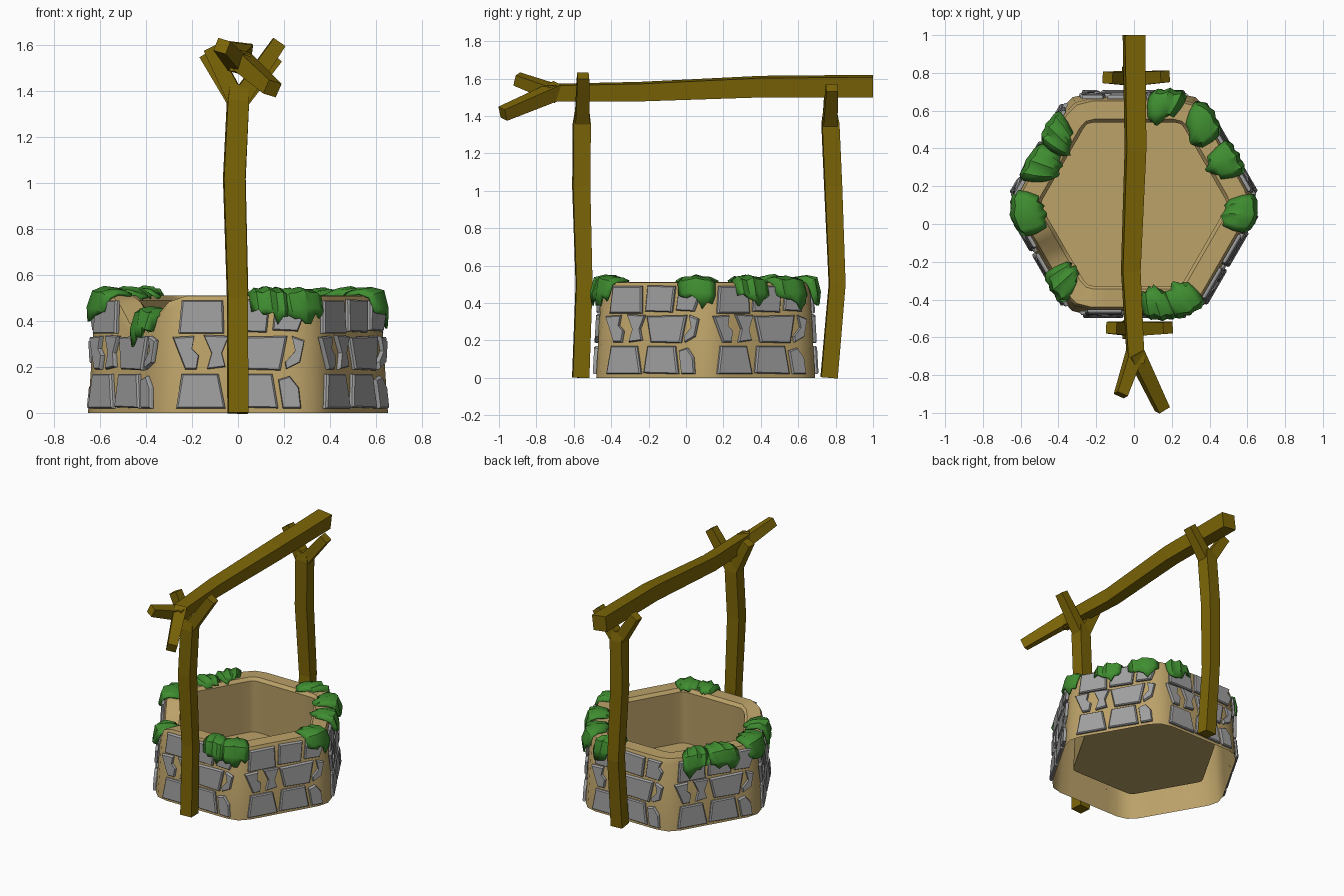
import bpy, bmesh, math, random
from math import sin, cos, pi, radians
from mathutils import Vector

if "Cube" in bpy.data.objects:
    bpy.data.objects.remove(bpy.data.objects["Cube"])

random.seed(4)
CY = 0.105                      # well centre in y
C30 = cos(radians(30))

def material(name, col):
    m = bpy.data.materials.new(name)
    m.diffuse_color = (*col, 1)
    m.use_nodes = True
    m.node_tree.nodes["Principled BSDF"].inputs["Base Color"].default_value = m.diffuse_color
    return m

WOOD = material("wood", (0.2, 0.13, 0.002))
MORTAR = material("mortar", (0.5, 0.36, 0.14))
LEAF = material("leaf", (0.05, 0.27, 0.03))
STONE = material("stone", (0.35, 0.35, 0.35))

def finish(bm, name, mat, smooth=None):
    bmesh.ops.recalc_face_normals(bm, faces=bm.faces)
    me = bpy.data.meshes.new(name)
    bm.to_mesh(me)
    bm.free()
    ob = bpy.data.objects.new(name, me)
    bpy.context.collection.objects.link(ob)
    me.materials.append(mat)
    if smooth:
        bpy.ops.object.select_all(action='DESELECT')
        ob.select_set(True)
        bpy.context.view_layer.objects.active = ob
        bpy.ops.object.shade_smooth_by_angle(angle=radians(smooth))
    return ob

def loft(bm, rings, closed=True):
    vs = [[bm.verts.new(p) for p in r] for r in rings]
    n = len(vs[0])
    for a, b in zip(vs, vs[1:]):
        for i in range(n if closed else n - 1):
            j = (i + 1) % n
            bm.faces.new((a[i], a[j], b[j], b[i]))
    return vs

# --- timber: square-section beams along bent paths (half widths)
def tube(bm, path, half, ref):
    pts = [Vector(p) for p in path]
    rings = []
    for i, p in enumerate(pts):
        t = (pts[min(i + 1, len(pts) - 1)] - pts[max(i - 1, 0)]).normalized()
        u = (Vector(ref) - t * t.dot(Vector(ref))).normalized()
        v = t.cross(u)
        rings.append([p + (u * a + v * b) * half[i] for a, b in ((1, 1), (-1, 1), (-1, -1), (1, -1))])
    vs = loft(bm, rings)
    bm.faces.new(vs[0])
    bm.faces.new(vs[-1])

def post(name, path, left, right):
    bm = bmesh.new()
    tube(bm, path, [0.044, 0.043, 0.046, 0.046, 0.036], (1, 0.06, 0))
    x, y, z = path[-1]
    for tip in (left, right):
        s = math.copysign(0.01, tip[0])
        tube(bm, [(x + s, y, z - 0.06), tip], [0.038, 0.031], (0, 1, 0.1))
    finish(bm, name, WOOD)

post("front_post", [(0, -0.563, 0), (-0.003, -0.545, 0.5), (-0.017, -0.56, 1.02), (0, -0.557, 1.36), (0, -0.555, 1.43)],
     (-0.12, -0.55, 1.59), (0.18, -0.55, 1.615))
post("back_post", [(0, 0.765, 0), (0, 0.808, 0.5), (-0.015, 0.787, 1.02), (0, 0.772, 1.36), (0, 0.77, 1.42)],
     (-0.14, 0.775, 1.565), (0.165, 0.78, 1.55))

bm = bmesh.new()
tube(bm, [(0, 1.0, 1.56), (0.008, 0.4, 1.557), (-0.017, -0.25, 1.53), (0.01, -0.74, 1.525)],
     [0.054, 0.052, 0.047, 0.042], (0.12, 0, 1))
tube(bm, [(0.005, -0.68, 1.515), (-0.07, -0.905, 1.598)], [0.039, 0.03], (0.3, 0, 1))
tube(bm, [(0.005, -0.68, 1.54), (0.15, -0.98, 1.412)], [0.041, 0.033], (0.3, 0, 1))
finish(bm, "cross_beam", WOOD)

# --- well wall: hexagonal shell with rounded corners and a broken notch
def notch(x, y):
    a = math.degrees(math.atan2(y, x)) % 360
    return 0.14 * min(1, 1.5 * max(0, 1 - abs(a - 220) / 23))

def hex_ring(ap, cut, z, broken=0):
    R = ap / C30
    corners = [Vector((R * cos(k * pi / 3), R * sin(k * pi / 3))) for k in range(6)]
    ring = []
    for k, c in enumerate(corners):
        before, after = corners[k - 1], corners[(k + 1) % 6]
        p = c.lerp(before, cut / R)
        q = c.lerp(after, cut / R)
        end = after.lerp(c, cut / R)
        ring += [p, (p + q) / 4 + c / 2] + [q.lerp(end, i / 6) for i in range(6)]
    return [(p.x, p.y + CY, z - broken * notch(p.x, p.y)) for p in ring]

bm = bmesh.new()
vs = loft(bm, [hex_ring(0.585, 0.09, 0),
               hex_ring(0.558, 0.09, 0.475, 1),
               hex_ring(0.545, 0.09, 0.51, 1),
               hex_ring(0.45, 0.05, 0.512, 0.75),
               hex_ring(0.432, 0.03, 0.49, 0.7),
               hex_ring(0.445, 0.03, 0.11)])
bm.faces.new(vs[-1])
finish(bm, "well_wall", MORTAR, 35)

# --- facing stones: one panel pattern (u along side, z up) repeated on six sides
PANEL = [
    [(-.27, .02), (-.055, .02), (-.085, .17), (-.245, .17)],
    [(-.04, .025), (.175, .02), (.15, .17), (-.02, .17)],
    [(.195, .02), (.275, .02), (.265, .11), (.225, .16), (.175, .145)],
    [(-.285, .33), (-.23, .19), (-.18, .19), (-.17, .25), (-.2, .28), (-.19, .335)],
    [(-.15, .34), (-.115, .26), (-.135, .19), (-.055, .2), (-.07, .26), (-.04, .335)],
    [(-.03, .33), (0, .19), (.185, .185), (.215, .335)],
    [(.235, .335), (.25, .27), (.205, .22), (.21, .19), (.27, .22), (.29, .315)],
    [(-.26, .345), (-.06, .345), (-.065, .49), (-.245, .49)],
    [(-.04, .355), (.125, .35), (.14, .49), (-.03, .495)],
    [(.15, .36), (.26, .355), (.285, .42), (.255, .45), (.275, .49), (.165, .49)],
]

bm = bmesh.new()
for k in range(6):
    a = radians(30 + 60 * k)
    for n, poly in enumerate(PANEL):
        if k == 3 and n > 7:        # stones missing at the notch
            continue
        mu = sum(p[0] for p in poly) / len(poly)
        mz = sum(p[1] for p in poly) / len(poly)
        rings = []
        for off, s in ((0, 1), (0.012, 1), (0.02, 0.92)):
            ring = []
            for u, z in poly:
                u, z = mu + (u - mu) * s, mz + (z - mz) * s
                d = 0.585 - 0.057 * z + off
                ring.append((d * cos(a) - u * sin(a), CY + d * sin(a) + u * cos(a), z))
            rings.append(ring)
        bm.faces.new(loft(bm, rings)[-1])   # open backs sit on the wall
finish(bm, "facing_stones", STONE)

# --- leaf clumps: ragged sheets draped over the rim (angle, half angle, drop)
CLUMPS = [(73, 9, 0), (49, 10, 0), (25, 9.5, 0), (-5, 9.5, 0), (-77, 8, 0), (-63, 9, 0),
          (227, 8.5, 0.085), (185, 11.5, 0), (157, 10.5, 0), (138, 9, 0)]
DRAPE = [(-.12, .512, .55), (-.08, .535, .85), (-.02, .54, 1), (.025, .525, 1), (.045, .46, .95), (.045, .4, .75)]
bm = bmesh.new()
for ang, half, drop in CLUMPS:
    cols = 7
    skew = random.uniform(-0.5, 0.5)
    rag = [random.uniform(-0.02, 0.02) for _ in range(cols)]
    rings = []
    for r, (d, z, w) in enumerate(DRAPE):
        row = []
        for c in range(cols):
            t = c / (cols - 1) * 2 - 1
            deg = ang + half * w * t + (r - 2.5) * skew
            base = min(0.56 / cos(radians(deg % 60 - 30)), 0.605)
            ridge = (0.005 if c % 2 else -0.003) + rag[(c * 3 + r) % cols] * 0.25
            rho = base + d - 0.015 * t * t + (ridge if r > 2 else 0)
            zz = z - drop - 0.02 * t * t + (ridge if r < 4 else 0)
            if r == 0:
                rho += 0.04 * (t * t - 0.3) + rag[-1 - c]
            if r == 5:
                zz += rag[c] + 0.05 * abs(t - skew) - (0.02 if c % 3 == 1 else 0)
            row.append((rho * cos(radians(deg)), CY + rho * sin(radians(deg)), zz))
        rings.append(row)
    loft(bm, rings, closed=False)
leaves = finish(bm, "leaf_clumps", LEAF, 40)
mod = leaves.modifiers.new("thickness", 'SOLIDIFY')
mod.thickness = 0.012
mod.offset = 0
